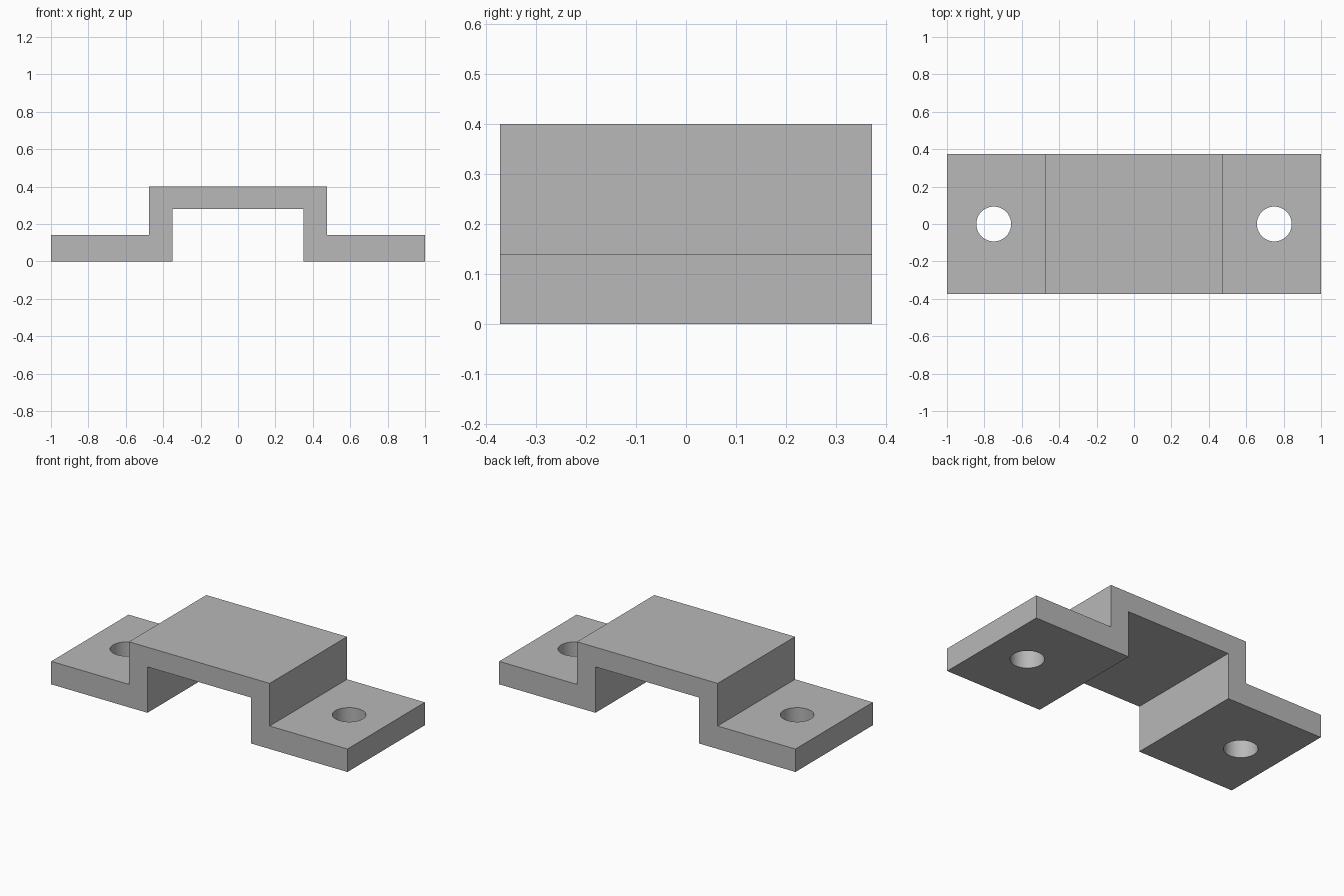
import bpy, bmesh

cube = bpy.data.objects.get("Cube")
if cube:
    bpy.data.objects.remove(cube, do_unlink=True)

HALF_DEPTH = 0.373
HOLE_X, HOLE_RADIUS = 0.75, 0.093

grey = bpy.data.materials.new("grey metal")
grey.use_nodes = True
colour = (0.48, 0.48, 0.48, 1)
grey.diffuse_color = colour
grey.node_tree.nodes["Principled BSDF"].inputs["Base Color"].default_value = colour

# Bracket: half of the hat profile, mirrored and extruded along y
half = [(0.35, 0.28), (0.35, 0), (1, 0), (1, 0.14), (0.475, 0.14), (0.475, 0.4)]
outline = half + [(-x, z) for x, z in reversed(half)]
bm = bmesh.new()
face = bm.faces.new([bm.verts.new((x, -HALF_DEPTH, z)) for x, z in outline])
sweep = bmesh.ops.extrude_face_region(bm, geom=[face])
verts = [g for g in sweep["geom"] if isinstance(g, bmesh.types.BMVert)]
bmesh.ops.translate(bm, verts=verts, vec=(0, 2 * HALF_DEPTH, 0))
bmesh.ops.recalc_face_normals(bm, faces=bm.faces)
mesh = bpy.data.meshes.new("bracket")
bm.to_mesh(mesh)
bm.free()
mesh.materials.append(grey)
bracket = bpy.data.objects.new("bracket", mesh)
bpy.context.collection.objects.link(bracket)

# Screw holes through both flanges
for side, name in ((-1, "right"), (1, "left")):
    bpy.ops.mesh.primitive_cylinder_add(vertices=64, radius=HOLE_RADIUS, depth=0.4,
                                        location=(side * HOLE_X, 0, 0.07))
    cutter = bpy.context.object
    cutter.name = name + "_hole_cutter"
    cutter.data.materials.append(grey)
    cut = bracket.modifiers.new(name + " hole", "BOOLEAN")
    cut.operation, cut.solver, cut.object = "DIFFERENCE", "EXACT", cutter
    bpy.ops.object.select_all(action="DESELECT")
    bracket.select_set(True)
    bpy.context.view_layer.objects.active = bracket
    bpy.ops.object.modifier_apply(modifier=cut.name)
    bpy.data.objects.remove(cutter, do_unlink=True)

# Smooth hole walls, sharp bends
bpy.ops.object.shade_smooth_by_angle(angle=0.52)
